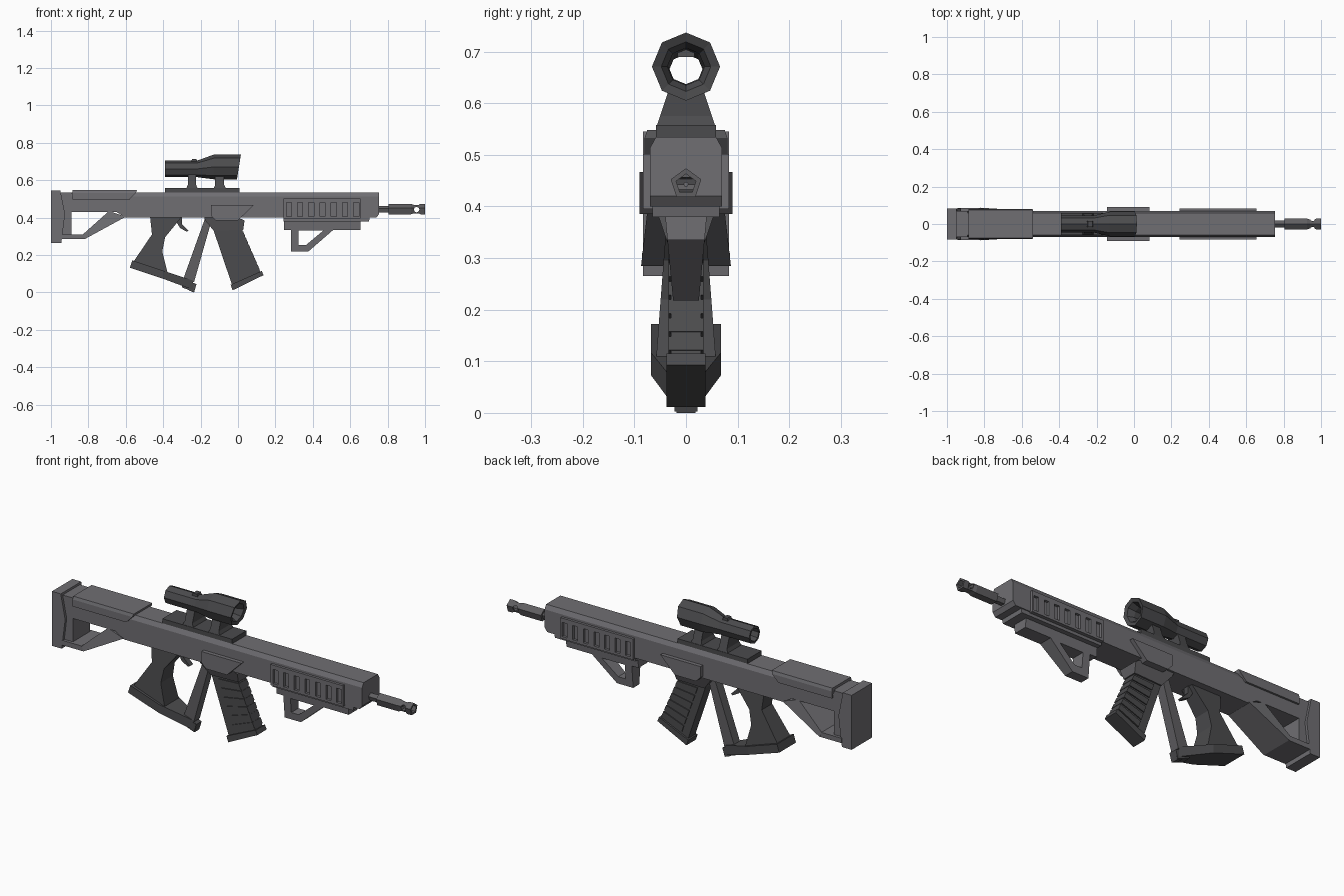
import bpy, bmesh, math

old = bpy.data.objects.get("Cube")
if old:
    bpy.data.objects.remove(old, do_unlink=True)


def material(name, r, g, b):
    m = bpy.data.materials.new(name)
    m.use_nodes = True
    m.diffuse_color = (r, g, b, 1)
    m.node_tree.nodes["Principled BSDF"].inputs["Base Color"].default_value = (r, g, b, 1)
    return m


LIGHT = material("body grey", .16, .157, .17)
MID = material("metal grey", .115, .113, .12)
DARK = material("dark grey", .07, .07, .074)


def finish(name, bm, mat):
    bmesh.ops.recalc_face_normals(bm, faces=bm.faces)
    me = bpy.data.meshes.new(name)
    bm.to_mesh(me)
    bm.free()
    ob = bpy.data.objects.new(name, me)
    bpy.context.collection.objects.link(ob)
    if mat:
        me.materials.append(mat)
    return ob


def add_prism(bm, pts, width):
    """Side profile (x, z) spread to both sides; width is a number or a rule."""
    w = width if callable(width) else (lambda x, z: width)
    a = [bm.verts.new((x, -w(x, z), z)) for x, z in pts]
    b = [bm.verts.new((x, w(x, z), z)) for x, z in pts]
    bm.faces.new(a)
    bm.faces.new(b[::-1])
    for i in range(len(pts)):
        j = (i + 1) % len(pts)
        bm.faces.new((a[i], b[i], b[j], a[j]))


def prism(name, pts, width, mat):
    bm = bmesh.new()
    add_prism(bm, pts, width)
    return finish(name, bm, mat)


def rect(x0, x1, z0, z1):
    return [(x0, z0), (x1, z0), (x1, z1), (x0, z1)]


def ramp(axis, v0, w0, v1, w1):
    """Width that changes linearly along x (axis 0) or z (axis 1)."""
    return lambda *p: w0 + (w1 - w0) * (p[axis] - v0) / (v1 - v0)


def cut(ob, profiles, width):
    bm = bmesh.new()
    for pts in profiles:
        add_prism(bm, pts, width)
    cutter = finish("cutter", bm, None)
    cutter.hide_render = True
    mod = ob.modifiers.new("cut", "BOOLEAN")
    mod.operation, mod.solver, mod.object = "DIFFERENCE", "EXACT", cutter
    bpy.context.view_layer.objects.active = ob
    bpy.ops.object.modifier_apply(modifier=mod.name)
    bpy.data.objects.remove(cutter, do_unlink=True)


def lathe(name, profile, sides, mat, slant=0):
    """Closed profile of (x, centre z, radius) turned about the x axis."""
    bm = bmesh.new()
    rings = []
    for x, zc, r in profile:
        ring = []
        for k in range(sides):
            a = 2 * math.pi * k / sides
            dz = r * math.cos(a)
            ring.append(bm.verts.new((x + (slant * dz if x > -.01 else 0), r * math.sin(a), zc + dz)))
        rings.append(ring)
    for p, q in zip(rings, rings[1:] + rings[:1]):
        for k in range(sides):
            j = (k + 1) % sides
            bm.faces.new((p[k], p[j], q[j], q[k]))
    return finish(name, bm, mat)


# Receiver and its chamfered top
prism("receiver", [(-.94, .43), (-.65, .43), (-.6, .40), (.74, .40), (.755, .42),
                   (.755, .513), (-.94, .513)], .07, LIGHT)
prism("receiver_top", rect(-.94, .755, .513, .535), ramp(1, .513, .07, .535, .058), LIGHT)

# Stock: butt plate, inner pad, flared strut and cheek rest
prism("butt_plate", [(-1, .265), (-.945, .265), (-.94, .30), (-.925, .42), (-.95, .545), (-1, .545)],
      .083, LIGHT)
prism("butt_pad", [(-.96, .285), (-.89, .285), (-.89, .535), (-.96, .535)], .07, LIGHT)
prism("strut_foot", [(-.945, .285), (-.82, .285), (-.83, .31), (-.945, .31)], .085, LIGHT)
prism("strut_brace", [(-.82, .285), (-.6, .405), (-.69, .435), (-.83, .31)],
      ramp(1, .285, .087, .435, .07), LIGHT)
prism("cheek_rest", [(-.885, .497), (-.58, .497), (-.545, .533), (-.885, .533)], .08, LIGHT)
prism("cheek_rest_top", [(-.885, .533), (-.545, .533), (-.54, .548), (-.885, .548)],
      ramp(1, .533, .08, .548, .075), LIGHT)

# Side plates over the magazine well
prism("side_plate", [(-.12, .385), (.0, .385), (.083, .467), (-.145, .467), (-.145, .41)], .09, LIGHT)
prism("magazine_well", [(-.13, .33), (.028, .335), (.035, .385), (.0, .40), (-.18, .40), (-.175, .385)],
      ramp(1, .33, .036, .40, .06), MID)

# Magazine with raised ribs and a base
def mag(u, t):
    xl, zl, xr, zr = -.13 + .1 * t, .33 - .295 * t, .022 + .1 * t, .335 - .23 * t
    return (xl + (xr - xl) * u, zl + (zr - zl) * u)


def mag_block(u0, u1, t0, t1):
    return [mag(u0, t0), mag(u1, t0), mag(u1, t1), mag(u0, t1)]


prism("magazine", mag_block(0, 1, -.05, 1), .029, DARK)
for i in range(6):
    t = .04 + i * .155
    prism(f"magazine_rib_{i + 1}", mag_block(.25, 1.01, t, t + .115), .034, DARK)
prism("magazine_base", mag_block(-.04, 1.05, .97, 1.07), .038, DARK)

# Grip, its foot and the guard bar
prism("grip", [(-.47, .405), (-.30, .405), (-.39, .295), (-.405, .22), (-.375, .10), (-.565, .155),
               (-.46, .31)], ramp(1, .405, .035, .13, .056), DARK)
prism("grip_foot", [(-.565, .172), (-.40, .117), (-.40, .073), (-.578, .132)], .068, DARK)
prism("grip_foot_front", [(-.40, .117), (-.24, .063), (-.24, .014), (-.40, .073)],
      ramp(0, -.40, .068, -.24, .024), DARK)
prism("grip_foot_end", [(-.30, .07), (-.222, .045), (-.235, .003), (-.30, .027)], .022, DARK)
prism("grip_foot_tip", [(-.25, .055), (-.222, .045), (-.235, 0), (-.262, .01)], .018, DARK)
prism("guard_bar", [(-.295, .065), (-.235, .055), (-.14, .39), (-.175, .40)], .024, MID)

# Curved trigger
prism("trigger", [(-.335, .405), (-.30, .405), (-.30, .365), (-.265, .33), (-.275, .325),
                  (-.31, .345), (-.325, .37)], .014, DARK)

# Handguard panel with seven open slots on each side
panel = prism("handguard_panel", rect(.243, .655, .395, .502), .083, LIGHT)
slots = [rect(.258 + i * .06, .286 + i * .06, .407, .48) for i in range(7)]
cut(panel, slots, .1)
prism("handguard_rail", [(.243, .38), (.70, .38), (.705, .405), (.243, .405)], .065, LIGHT)

# Front hand stop with an opening
stop = prism("hand_stop", [(.245, .335), (.283, .335), (.283, .218), (.375, .218), (.51, .335),
                           (.655, .335), (.655, .39), (.245, .39)],
             ramp(1, .218, .025, .335, .036), LIGHT)
cut(stop, [[(.323, .255), (.365, .255), (.455, .33), (.323, .33)]], .1)

# Barrel and five-sided muzzle with a cross hole
def pipe(x0, x1, z, r, bore):
    return [(x0, z, bore), (x0, z, r), (x1, z, r), (x1, z, bore)]


lathe("barrel", pipe(.74, .93, .443, .019, .004), 5, MID)
muzzle = lathe("muzzle", [(.805, .443, .004), (.805, .443, .031), (.925, .443, .031), (.94, .443, .025),
                          (.965, .443, .025), (.975, .443, .031), (1, .443, .031), (1, .443, .02),
                          (.96, .443, .02), (.96, .443, .004)], 5, MID)
hole = [(.955 + .015 * math.cos(k * math.pi / 4), .443 + .015 * math.sin(k * math.pi / 4)) for k in range(8)]
cut(muzzle, [hole], .1)

# Scope rail, posts, hollow tube and adjustment knob
prism("scope_rail", rect(-.39, .007, .53, .558), .058, DARK)
for name, x0, x1 in (("rear_post", -.268, -.224), ("front_post", -.122, -.074)):
    prism(name, [(x0 - .008, .558), (x1 + .008, .558), (x1, .575), (x1, .63), (x0, .63), (x0, .575)],
          ramp(1, .558, .056, .63, .032), DARK)
lathe("scope", [(-.39, .661, .034), (-.39, .661, .045), (-.215, .661, .045), (-.13, .671, .066),
                (.005, .671, .066), (.0, .671, .048), (-.03, .671, .036), (-.2, .671, .034)],
      8, DARK, slant=.16)
prism("scope_knob", [(-.255, .69), (-.215, .69), (-.222, .713), (-.245, .713)], .016, DARK)
